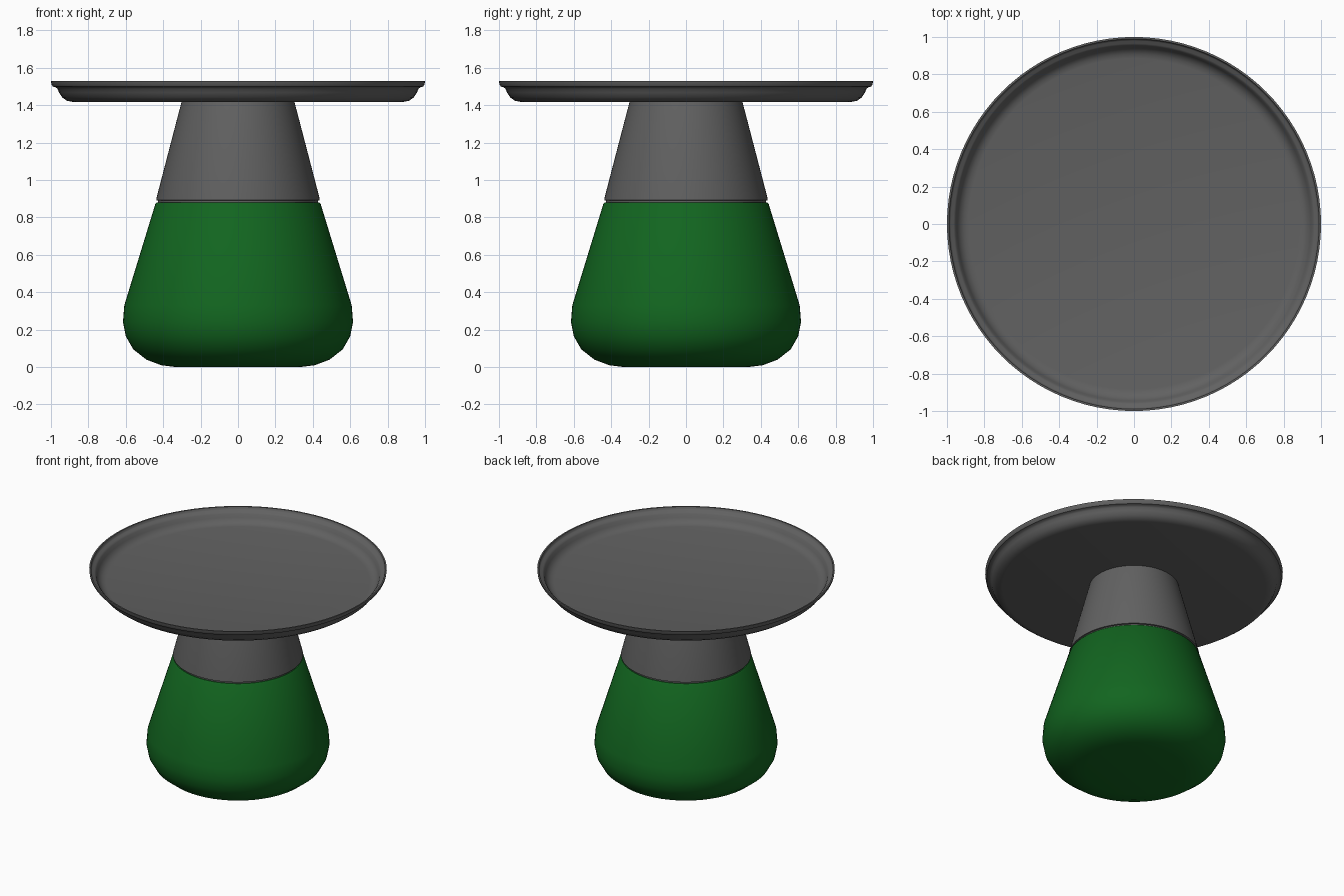
import bpy, bmesh, math

if "Cube" in bpy.data.objects:
    bpy.data.objects.remove(bpy.data.objects["Cube"])


def lathe(name, profile, color, steps=96, angle=35):
    """Spin an (r, z) profile around the z axis into a smooth-shaded object."""
    bm = bmesh.new()
    verts = [bm.verts.new((r, 0, z)) for r, z in profile]
    edges = [bm.edges.new(pair) for pair in zip(verts, verts[1:])]
    bmesh.ops.spin(bm, geom=verts + edges, cent=(0, 0, 0), axis=(0, 0, 1),
                   angle=math.tau, steps=steps)
    bmesh.ops.remove_doubles(bm, verts=bm.verts, dist=1e-4)
    bmesh.ops.recalc_face_normals(bm, faces=bm.faces)
    mesh = bpy.data.meshes.new(name)
    bm.to_mesh(mesh)
    bm.free()
    obj = bpy.data.objects.new(name, mesh)
    bpy.context.collection.objects.link(obj)
    mat = bpy.data.materials.new(name + "_finish")
    mat.diffuse_color = color
    mat.use_nodes = True
    mat.node_tree.nodes["Principled BSDF"].inputs["Base Color"].default_value = mat.diffuse_color
    mesh.materials.append(mat)
    bpy.ops.object.select_all(action='DESELECT')
    obj.select_set(True)
    bpy.context.view_layer.objects.active = obj
    bpy.ops.object.shade_smooth_by_angle(angle=math.radians(angle))
    return obj


GREEN = (0.006, 0.13, 0.014, 1)
GREY = (0.12, 0.12, 0.12, 1)

# Rounded green base, closed at the top
lathe("base", [(0, 0), (0.33, 0), (0.41, 0.01), (0.49, 0.04), (0.56, 0.095),
               (0.60, 0.165), (0.615, 0.24), (0.608, 0.33), (0.442, 0.872),
               (0.434, 0.88), (0, 0.88)], GREEN)

# Tapered neck with a thin recessed joint above the base
lathe("neck", [(0, 0.88), (0.427, 0.88), (0.427, 0.89), (0.437, 0.892),
               (0.437, 0.90), (0.30, 1.425), (0, 1.425)], GREY)

# Thin tray: underside, stepped rim, then the inner wall and floor
lathe("tray_top", [(0, 1.418), (0.885, 1.418), (0.915, 1.424), (0.94, 1.442),
                   (0.957, 1.468), (0.965, 1.488), (0.975, 1.496),
                   (0.99, 1.50), (0.997, 1.51), (1.0, 1.53), (0.99, 1.53),
                   (0.986, 1.515), (0.98, 1.509), (0.965, 1.505),
                   (0.954, 1.494), (0.945, 1.47), (0.93, 1.449),
                   (0.909, 1.436), (0.885, 1.431), (0, 1.431)], GREY)
